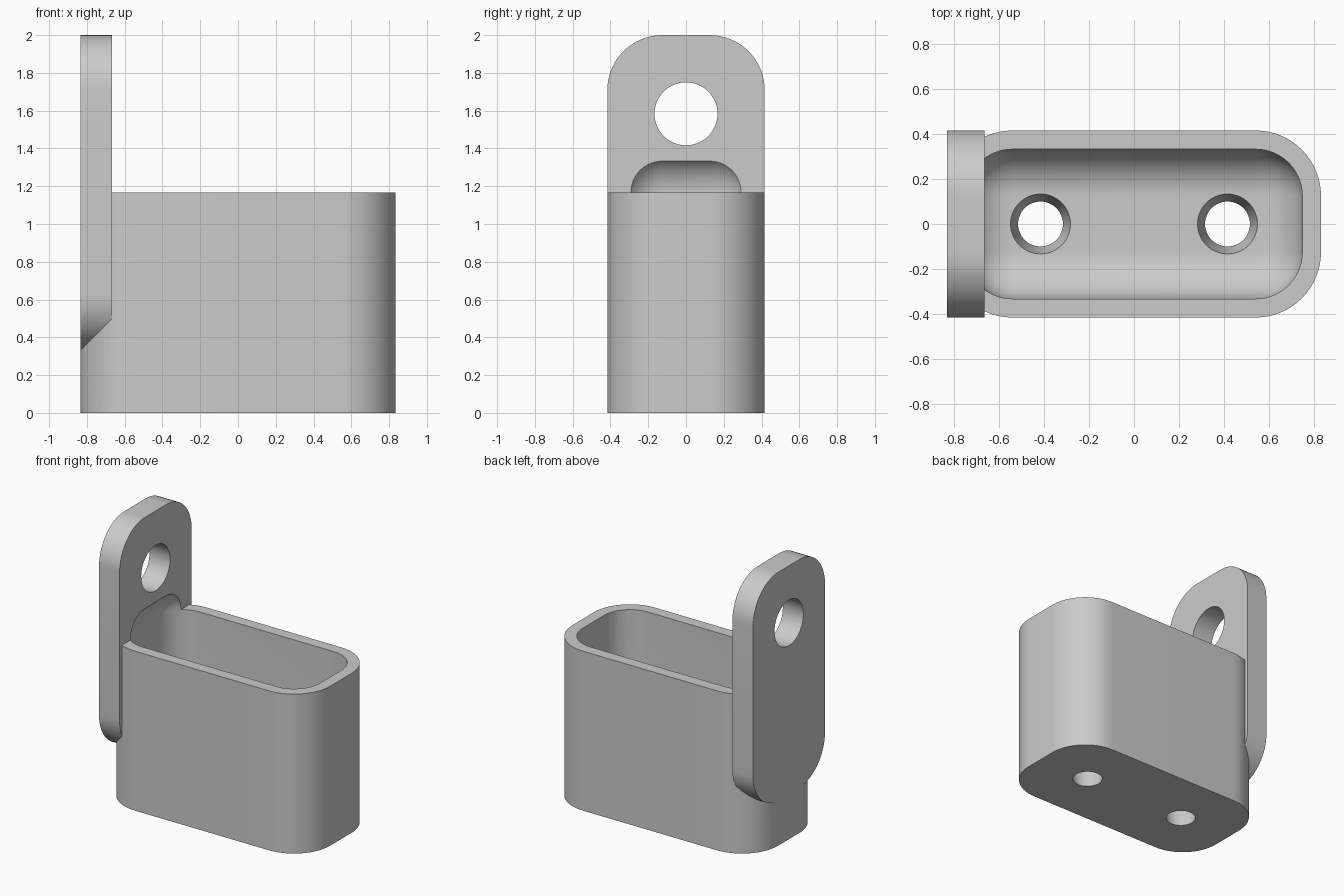
import bpy
import bmesh
from math import pi, radians
from mathutils import Matrix, Vector

if "Cube" in bpy.data.objects:
    bpy.data.objects.remove(bpy.data.objects["Cube"])

U = 1 / 12                       # design unit
OUTER_R, INNER_R = 3.5 * U, 2.5 * U

grey = bpy.data.materials.new("plain grey")
grey.use_nodes = True
COLOUR = (0.6, 0.6, 0.6, 1)
grey.diffuse_color = COLOUR
grey.node_tree.nodes["Principled BSDF"].inputs["Base Color"].default_value = COLOUR


def add_object(name, bm):
    bmesh.ops.recalc_face_normals(bm, faces=bm.faces)
    mesh = bpy.data.meshes.new(name)
    bm.to_mesh(mesh)
    bm.free()
    mesh.materials.append(grey)
    obj = bpy.data.objects.new(name, mesh)
    bpy.context.collection.objects.link(obj)
    return obj


def rounded_box(name, low, high, radius, axis=None, segments=16):
    """Box with edges along one axis rounded, or all edges if axis is None."""
    low, high = Vector(low), Vector(high)
    bm = bmesh.new()
    bmesh.ops.create_cube(bm, size=1)
    for v in bm.verts:
        v.co = (low + high) / 2 + v.co * (high - low)
    edges = [e for e in bm.edges if axis is None
             or abs((e.verts[0].co - e.verts[1].co)[axis]) > 0.01]
    bmesh.ops.bevel(bm, geom=edges, offset=radius, segments=segments,
                    profile=0.5, affect='EDGES')
    return add_object(name, bm)


def cone(name, centre, r_low, r_high, depth, turn=0):
    bm = bmesh.new()
    bmesh.ops.create_cone(bm, cap_ends=True, segments=64, radius1=r_low,
                          radius2=r_high, depth=depth,
                          matrix=Matrix.Translation(centre) @ Matrix.Rotation(turn, 4, 'Y'))
    return add_object(name, bm)


def combine(target, tool, operation):
    tool.hide_render = True
    mod = target.modifiers.new(operation.lower(), 'BOOLEAN')
    mod.operation, mod.solver, mod.object = operation, 'EXACT', tool
    bpy.context.view_layer.objects.active = target
    bpy.ops.object.modifier_apply(modifier=mod.name)
    bpy.data.objects.remove(tool)


# Cup body and upright mounting plate
holder = rounded_box("wall_holder", (-10 * U, -5 * U, 0), (10 * U, 5 * U, 14 * U), OUTER_R, 2)
plate = rounded_box("mounting_plate", (-10 * U, -5 * U, 4 * U), (-8 * U, 5 * U, 24 * U), OUTER_R, 0)
combine(holder, plate, 'UNION')

# Soft-cornered cavity, which also scoops into the plate
cavity = rounded_box("cavity_cutter", (-9 * U, -4 * U, 2 * U), (9 * U, 4 * U, 16.5 * U), INNER_R)
combine(holder, cavity, 'DIFFERENCE')

# Tapered drain holes in the floor
for side in (-1, 1):
    drain = cone("drain_cutter", (side * 5 * U, 0, U), 1.0 * U, 1.8 * U, 4 * U)
    combine(holder, drain, 'DIFFERENCE')

# Hanging hole through the plate
hang = cone("hang_cutter", (-9 * U, 0, 19 * U), 2 * U, 2 * U, 4 * U, pi / 2)
combine(holder, hang, 'DIFFERENCE')

# Smooth curves, crisp edges
bpy.ops.object.select_all(action='DESELECT')
holder.select_set(True)
bpy.context.view_layer.objects.active = holder
bpy.ops.object.shade_smooth_by_angle(angle=radians(30))
